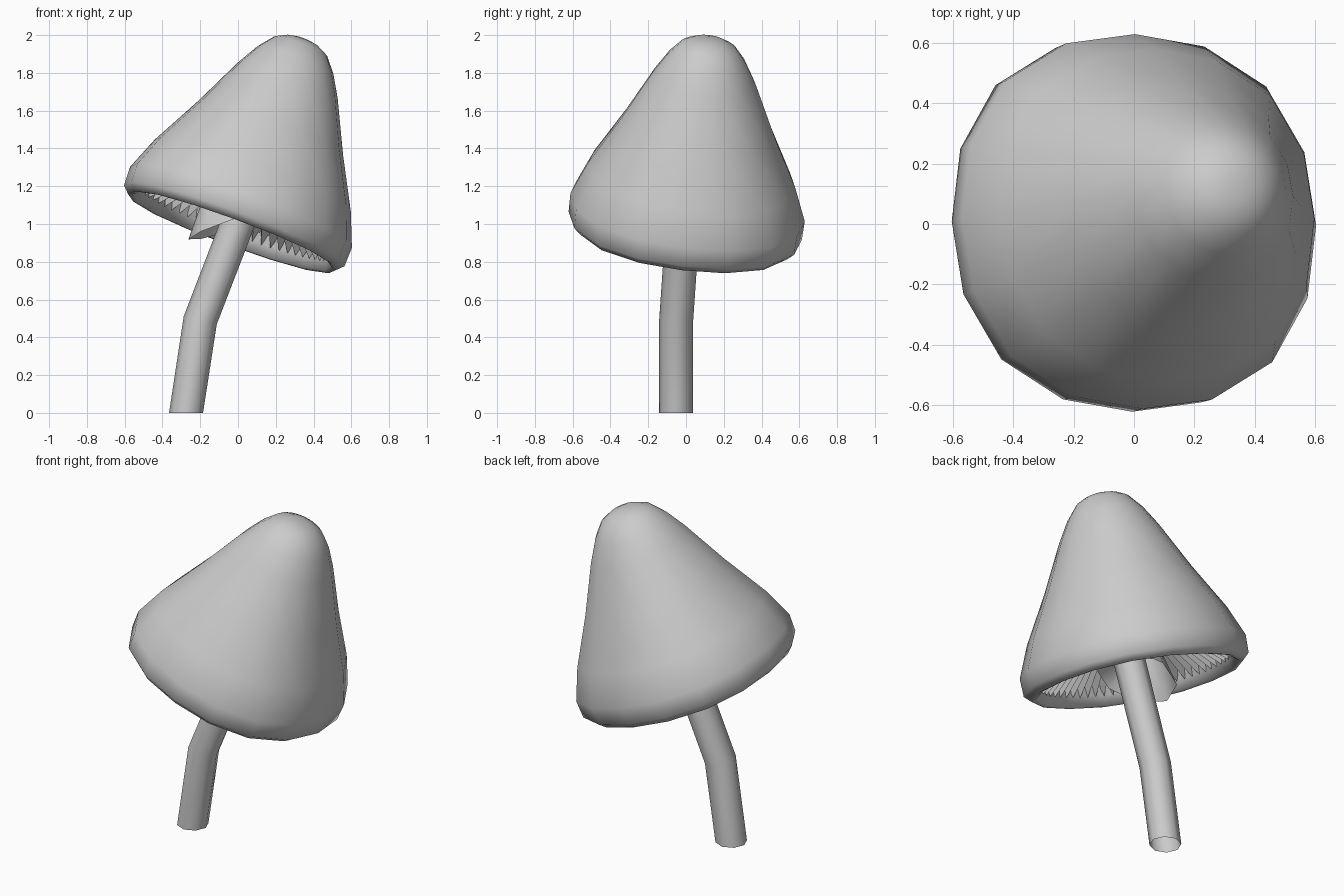
import bpy, bmesh
from math import cos, sin, tau
from mathutils import Vector, Matrix

if "Cube" in bpy.data.objects:
    bpy.data.objects.remove(bpy.data.objects["Cube"])


def frame(origin, axis):
    """Matrix placing local z along axis at origin."""
    rot = Vector((0, 0, 1)).rotation_difference(Vector(axis).normalized())
    return Matrix.Translation(origin) @ rot.to_matrix().to_4x4()


def loft(name, rings, tip=None, smooth=True):
    """Join closed rings of points with quads; optionally close the start to a tip."""
    bm = bmesh.new()
    loops = [[bm.verts.new(p) for p in ring] for ring in rings]
    n = len(loops[0])
    for a, b in zip(loops, loops[1:]):
        for i in range(n):
            j = (i + 1) % n
            bm.faces.new((a[i], b[i], b[j], a[j]))
    if tip is not None:
        t = bm.verts.new(tip)
        for i in range(n):
            bm.faces.new((t, loops[0][i], loops[0][(i + 1) % n]))
    bmesh.ops.recalc_face_normals(bm, faces=bm.faces)
    for f in bm.faces:
        f.smooth = smooth
    me = bpy.data.meshes.new(name)
    bm.to_mesh(me)
    bm.free()
    ob = bpy.data.objects.new(name, me)
    bpy.context.collection.objects.link(ob)
    return ob


def ring(m, r, h, n, square=0.0, wave=0.0):
    """Ring of n points; square bulges the diagonals, wave lifts every other point."""
    pts = []
    for i in range(n):
        a = tau * i / n
        k = r * (1 + square * sin(2 * a) ** 2)
        pts.append(m @ Vector((k * cos(a), k * sin(a), h + wave * (i % 2))))
    return pts


cap_frame = frame((-0.025, -0.006, 0.977), (0.344, 0.12, 0.93))

# Bell-shaped cap with a rolled rim and thin inner lip
profile = [(0.045, 1.076), (0.09, 1.066), (0.15, 1.035), (0.213, 0.958), (0.28, 0.842),
           (0.41, 0.57), (0.553, 0.30), (0.625, 0.12), (0.622, 0.015), (0.585, -0.022),
           (0.565, -0.018), (0.545, 0.04), (0.53, 0.09)]
loft("cap", [ring(cap_frame, r, h, 16, 0.04 * min(1, r / 0.5)) for r, h in profile],
     tip=cap_frame @ Vector((0, 0, 1.078)))

# Pleated gills rising inside the cap
loft("gills", [ring(cap_frame, 0.54, 0.03, 128, 0.02, 0.07),
               ring(cap_frame, 0.12, 0.36, 128, 0, 0.04)], smooth=False)

# Bent stem
path = [((-0.275, -0.052, 0), (0, 0, 1)),
        ((-0.20, -0.052, 0.49), (0.24, 0.03, 1)),
        ((0.12, 0.005, 1.32), (0.37, 0.06, 1))]
loft("stem", [ring(frame(p, d), 0.09, 0, 8) for p, d in path])

# Flared skirt around the stem
skirt_frame = frame((-0.03, -0.02, 0.995), (-0.31, 0.11, 0.94))
loft("skirt", [ring(skirt_frame, 0.245, 0, 8), ring(skirt_frame, 0.09, 0.2, 8)])
